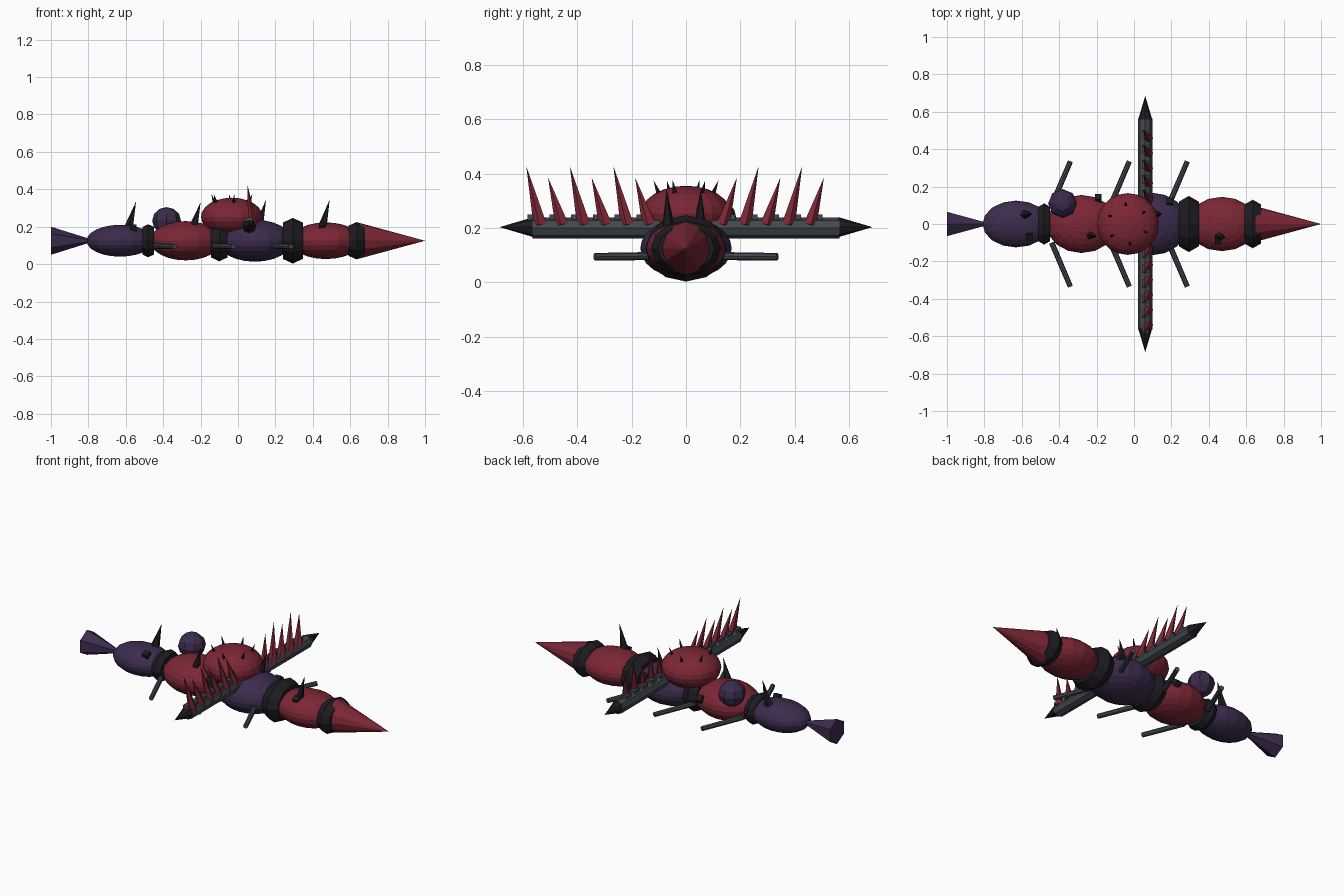
import bpy, math
from mathutils import Vector

if "Cube" in bpy.data.objects:
    bpy.data.objects.remove(bpy.data.objects["Cube"])


def material(name, rgb):
    m = bpy.data.materials.new(name)
    m.diffuse_color = (*rgb, 1)
    m.use_nodes = True
    m.node_tree.nodes["Principled BSDF"].inputs["Base Color"].default_value = m.diffuse_color
    return m


RED = material("crimson", (0.20, 0.02, 0.035))
PURPLE = material("dark purple", (0.045, 0.025, 0.075))
BLACK = material("black", (0.012, 0.011, 0.015))
STEEL = material("dark steel", (0.055, 0.065, 0.078))
AXIS_Z = 0.125


def finish(name, mat, scale=None):
    ob = bpy.context.object
    ob.name = name
    if scale:
        ob.scale = scale
    ob.data.materials.append(mat)
    return ob


def ellipsoid(name, mat, loc, radii, seg=16, rings=12):
    bpy.ops.mesh.primitive_uv_sphere_add(segments=seg, ring_count=rings, radius=1, location=loc)
    return finish(name, mat, radii)


def rod(name, mat, a, b, r1, r2, sides):
    a, b = Vector(a), Vector(b)
    d = b - a
    bpy.ops.mesh.primitive_cone_add(vertices=sides, radius1=r1, radius2=r2, depth=d.length,
                                    location=(a + b) / 2,
                                    rotation=d.to_track_quat('Z', 'Y').to_euler())
    return finish(name, mat)


def box(name, mat, loc, size, rot=(0, 0, 0)):
    bpy.ops.mesh.primitive_cube_add(size=1, location=loc, rotation=rot)
    return finish(name, mat, size)


# Body segments: x centre, half length, half width, half height
for i, (x, rx, ry, rz, mat) in enumerate([
        (-0.63, 0.18, 0.125, 0.085, PURPLE), (-0.28, 0.19, 0.155, 0.105, RED),
        (0.09, 0.20, 0.168, 0.112, PURPLE), (0.47, 0.19, 0.145, 0.098, RED)]):
    ellipsoid(f"body_segment_{i}", mat, (x, 0, AXIS_Z), (rx, ry, rz))

# Joint rings between segments: x, half width, half height, tube radius
for i, (x, ry, rz, t) in enumerate([(-0.48, 0.11, 0.088, 0.036), (-0.10, 0.135, 0.11, 0.05),
                                    (0.293, 0.15, 0.122, 0.062), (0.635, 0.13, 0.1, 0.05)]):
    bpy.ops.mesh.primitive_torus_add(major_segments=12, minor_segments=6,
                                     major_radius=1 - t / ry, minor_radius=t / ry,
                                     location=(x, 0, AXIS_Z), rotation=(0, math.pi / 2, 0))
    finish(f"joint_ring_{i}", BLACK, (rz, ry, ry))

# Nose and tail cones
nose = rod("nose_cone", RED, (0.65, 0, AXIS_Z), (1, 0, AXIS_Z), 0.095, 0, 12)
rod("tail_fin", PURPLE, (-1, 0, AXIS_Z), (-0.78, 0, AXIS_Z), 0.075, 0.006, 6)

# Back dome with a ring of small thorns, and the side lump
DOME = Vector((-0.033, 0, 0.253))
ellipsoid("back_dome", RED, DOME, (0.165, 0.165, 0.102), 20, 12)
for k in range(6):
    a = math.radians(36 + 60 * k)
    out = Vector((math.cos(a), math.sin(a), 0))
    rod("dome_thorn", BLACK, DOME + out * 0.098 + Vector((0, 0, 0.065)),
        DOME + out * 0.12 + Vector((0, 0, 0.122)), 0.011, 0, 5)
ellipsoid("back_lump", PURPLE, (-0.382, 0.11, 0.232), (0.077, 0.077, 0.073), 8, 6)

# Crossbar with pointed ends
rod("crossbar", STEEL, (0.06, -0.565, 0.2), (0.06, 0.565, 0.2), 0.038, 0.038, 8)
for s in (-1, 1):
    rod("crossbar_tip", BLACK, (0.06, s * 0.56, 0.203), (0.06, s * 0.685, 0.203), 0.037, 0, 8)

# Leaning spikes on studs along the crossbar, alternately tall and short
for j in range(-7, 7):
    if abs(j) < 2:
        continue
    y, s = j * 0.08, (1 if j > 0 else -1)
    top = 0.427 if j % 2 else 0.385
    rod("crossbar_spike", RED, (0.078, y - s * 0.025, 0.21), (0.05, y + s * 0.027, top), 0.026, 0, 5)
    box("crossbar_stud", STEEL, (0.06, y, 0.235), (0.036, 0.045, 0.03))

# Three pairs of swept legs
for x in (-0.34, -0.025, 0.285):
    for s in (-1, 1):
        rod("leg", STEEL, (x - 0.1, s * 0.1, 0.097), (x, s * 0.335, 0.094), 0.015, 0.014, 8)

# Large thorns and scute blocks on the body
for x, y, tip_z in [(-0.585, 0.05, 0.335), (-0.24, -0.06, 0.33),
                    (0.11, 0.05, 0.345), (0.45, -0.065, 0.345)]:
    rod("body_thorn", BLACK, (x, y, 0.19), (x + 0.04, y * 1.1, tip_z), 0.026, 0, 5)
for x, y, z in [(-0.56, -0.065, 0.19), (-0.19, 0.135, 0.155),
                (0.19, 0.115, 0.18), (0.45, -0.085, 0.2)]:
    box("scute", BLACK, (x, y, z), (0.035, 0.035, 0.035), (-math.atan2(y, 0.15), 0, 0))
